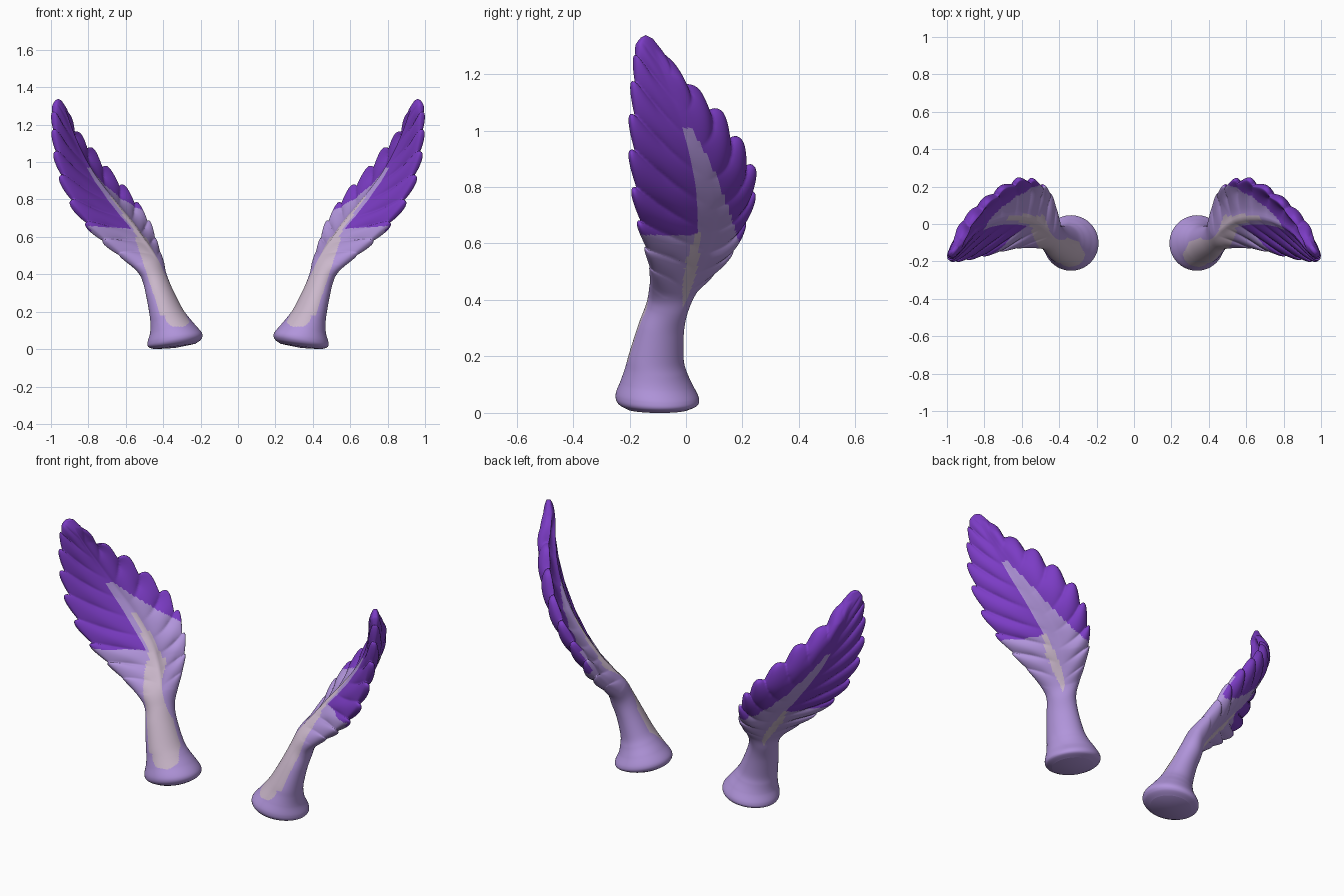
import bpy, bmesh, math
from mathutils import Vector as V

if "Cube" in bpy.data.objects:
    bpy.data.objects.remove(bpy.data.objects["Cube"])

AROUND, STEPS = 112, 18         # ring resolution, rings between key sections
FRONT_DIR = V((0.5, -0.87, 0))  # leaf blade faces this way at the stem

# stem sections: x, y, z, radius along the blade, radius across it
STEM = [
    (.338, -.100, .014, .110, .110), (.338, -.100, .032, .141, .143),
    (.338, -.102, .060, .147, .148), (.350, -.104, .106, .130, .121),
    (.367, -.106, .150, .113, .101), (.386, -.105, .200, .101, .085),
    (.420, -.088, .300, .086, .069), (.444, -.066, .375, .080, .063)]

# leaf sections: midrib point, front edge point, back edge point, half thickness
LEAF = [
    (.464, -.045, .44, .525, -.125, .425, .405, .035, .445, .058),
    (.495, -.007, .505, .610, -.125, .490, .420, .095, .505, .050),
    (.540, .028, .575, .700, -.140, .560, .443, .160, .580, .045),
    (.588, .048, .645, .795, -.165, .650, .478, .203, .675, .043),
    (.650, .055, .720, .880, -.185, .765, .543, .236, .775, .042),
    (.725, .050, .815, .940, -.195, .900, .620, .232, .870, .041),
    (.800, .025, .920, .972, -.195, 1.03, .710, .180, .970, .040),
    (.865, -.015, 1.04, .984, -.190, 1.15, .790, .108, 1.070, .038),
    (.915, -.070, 1.165, .987, -.182, 1.25, .860, .018, 1.155, .035),
    (.943, -.118, 1.27, .982, -.172, 1.305, .912, -.072, 1.260, .029),
    (.960, -.140, 1.33, .974, -.158, 1.328, .946, -.120, 1.325, .012)]


def material(name, rgb):
    m = bpy.data.materials.new(name)
    m.diffuse_color = (*rgb, 1)
    m.use_nodes = True
    m.node_tree.nodes["Principled BSDF"].inputs["Base Color"].default_value = m.diffuse_color
    return m


MATS = [material("lavender", (.44, .30, .71)),
        material("deep_purple", (.20, .045, .56)),
        material("pale_mauve", (.60, .48, .60))]


def sections():
    """Key sections as (rib, front, back, inner normal, half thickness)."""
    out = []
    for x, y, z, ra, rb in STEM:
        c, k = V((x, y, z)), min(1, z / .38)
        axis = V((.12, 0, 1)).lerp(V((.4, .25, .88)), k).normalized()
        d = (FRONT_DIR - axis * FRONT_DIR.dot(axis)).normalized()
        out.append((c, c + d * ra, c - d * ra, axis.cross(-d), rb))
    for i, r in enumerate(LEAF):
        a, b = LEAF[max(i - 1, 0)], LEAF[min(i + 1, len(LEAF) - 1)]
        f, k = V(r[3:6]), V(r[6:9])
        n = (V(b[:3]) - V(a[:3])).cross(k - f).normalized()
        out.append((V(r[:3]), f, k, n, r[9]))
    return out


def spline(p0, p1, p2, p3, t):
    return .5 * (2 * p1 + (p2 - p0) * t + (2 * p0 - 5 * p1 + 4 * p2 - p3) * t * t
                 + (3 * p1 - p0 - 3 * p2 + p3) * t ** 3)


def ring(keys, s):
    """One closed cross-section; in the leaf it is ridged and scalloped into feathers."""
    i = min(int(s), len(keys) - 2)
    q = [keys[min(max(i + j, 0), len(keys) - 1)] for j in (-1, 0, 1, 2)]
    rib, front, back, n, h = (spline(*[k[m] for k in q], s - i) for m in range(5))
    n.normalize()
    along = n.cross(front - back).normalized()
    if along.z < 0:
        along = -along
    p = s - len(STEM)
    leaf = min(1, max(0, p / 2.2))
    fade = leaf * min(1, max(0, (9.3 - p) / 1.0))
    pts = []
    for j in range(AROUND):
        a = 2 * math.pi * j / AROUND
        v, w = math.cos(a), math.sin(a)
        # feather phase sweeps up from the rib to the edge
        t = (p + 1.0 * (1 - abs(v)) + (-.40 if v < 0 else -.22)) % 1
        bump = math.sin(math.pi * t) ** .6
        reach = math.sin(math.pi * t ** (1.15 if v < 0 else 1.5)) ** .8
        edge = min(1, abs(v) * 1.6) ** 1.5
        ve = v * (1 + fade * (.11 * reach - .08) * v * v)
        mid = rib + (back - front) * (ve / 2) + (front + back - 2 * rib) * (ve * ve / 2)
        mid += along * (.025 * fade * (reach - .6) * v ** 4)
        mid -= n * (.08 * fade * max(0, v) * (1 - abs(v)))   # back half rounds outward
        thick = abs(w) ** (1 - .4 * leaf) * (1 - .45 * fade * (1 - bump) * edge)
        thick += .12 * fade * math.exp(-(v / .1) ** 2)
        pts.append(mid + n * (h * thick * (1 if w >= 0 else -1)))
    return pts


def colour(c, n, v, inner):
    """Pick a material from the position on the plume."""
    x, y, z = c
    if inner:                                     # pale stripe on the inner face
        if .12 < z < .6 and n.y < 0 and abs(x - .27 - .42 * z) < .085 - .09 * z \
                and math.hypot((x - .32) / .07, (z - .18) / .065) < (1 if z < .18 else 99):
            return 2
        if .6 <= z < .82 and abs(v) < .16 * (.86 - z) / .26:
            return 2
    elif .37 < z < .66 and abs(y - .2 * z + .085) < .022 * math.sin((z - .37) / .29 * math.pi):
        return 2                                  # short pale stripe on the outer face
    if z > (.97 if inner else 1.01):
        return 1                                  # tip
    if v < -.17 and x > .45 and z > (.61 + .06 * x if inner else .63):
        return 1                                  # front feathers
    if v > .08 and z > (.97 - 1.1 * y if inner else 1.02 - y - 6.5 * y * abs(y)):
        return 1                                  # back feathers
    return 0


def plume(name, side):
    keys, bm = sections(), bmesh.new()
    total = (len(keys) - 1) * STEPS
    rings = [ring(keys, i / STEPS) for i in range(total + 1)]
    verts = [[bm.verts.new(p) for p in r] for r in rings]
    tags = {}
    for a, b in zip(verts, verts[1:]):
        for j in range(AROUND):
            k = (j + 1) % AROUND
            f = bm.faces.new((a[j], a[k], b[k], b[j]))
            tags[f] = (math.cos(2 * math.pi * (j + .5) / AROUND), j < AROUND // 2)
    # domed foot and rounded tip
    for r, p in ((verts[0], V((.337, -.1, .006))), (verts[-1], V((.960, -.142, 1.338)))):
        centre = bm.verts.new(p)
        for j in range(AROUND):
            f = bm.faces.new((r[j], r[(j + 1) % AROUND], centre))
            tags[f] = (0, False)
    bmesh.ops.recalc_face_normals(bm, faces=bm.faces[:])
    bm.normal_update()
    for f, (v, inner) in tags.items():
        f.smooth = True
        f.material_index = colour(f.calc_center_median(), f.normal, v, inner)
    # mirror for the other side
    if side < 0:
        for v in bm.verts:
            v.co.x = -v.co.x
        bmesh.ops.reverse_faces(bm, faces=bm.faces[:])
    mesh = bpy.data.meshes.new(name)
    bm.to_mesh(mesh)
    bm.free()
    for m in MATS:
        mesh.materials.append(m)
    bpy.context.collection.objects.link(bpy.data.objects.new(name, mesh))


plume("right_feather_plume", 1)
plume("left_feather_plume", -1)
